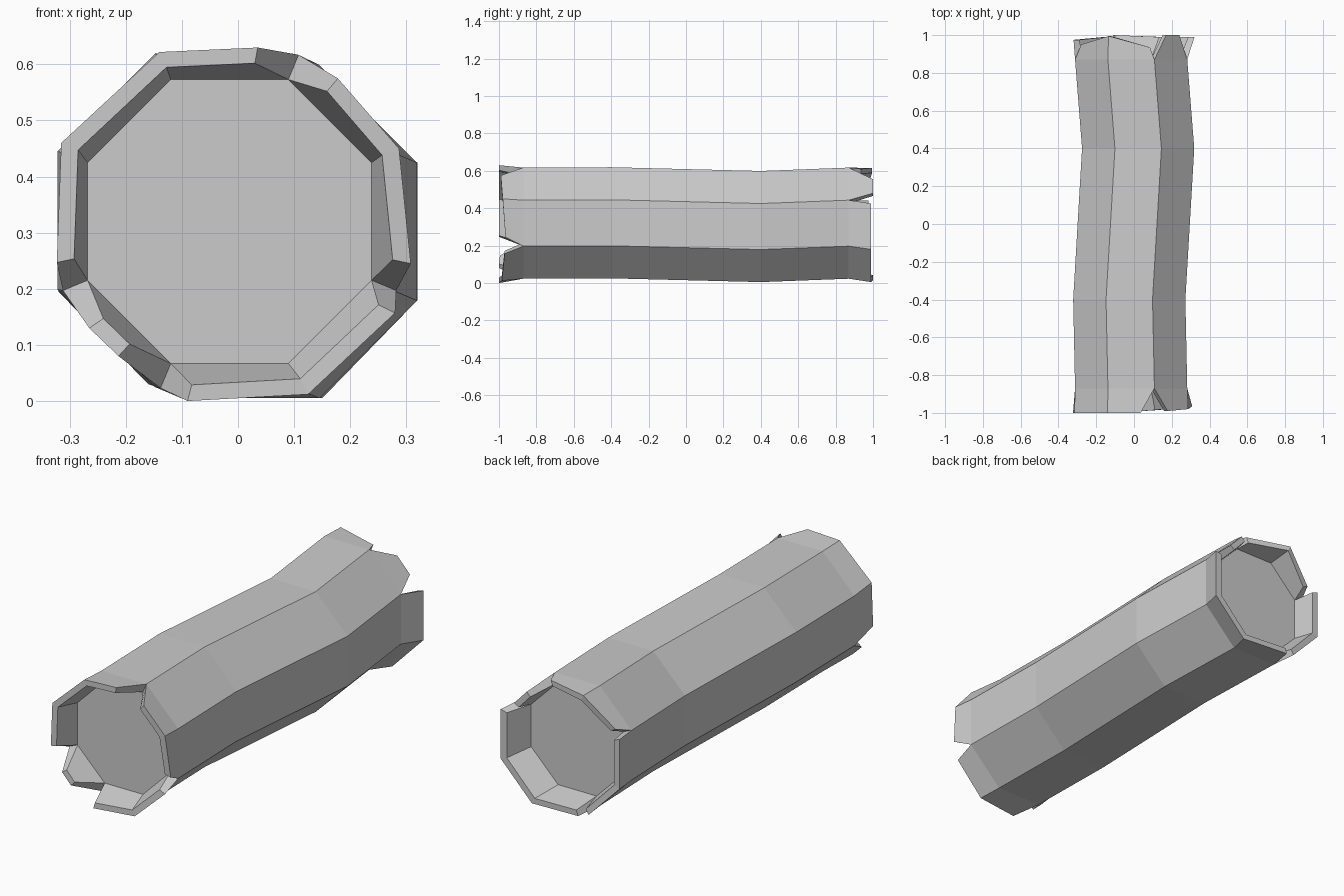
import bpy, bmesh, math

if "Cube" in bpy.data.objects:
    bpy.data.objects.remove(bpy.data.objects["Cube"])

# Hollow-ended octagonal log: bent trunk rings given as (centre x, y, centre z)
RINGS = [(-0.015, -0.87, 0.32), (-0.025, -0.4, 0.322), (0.022, 0.4, 0.302), (-0.015, 0.87, 0.32)]
APOTHEM, CAP_APOTHEM = 0.297, 0.253

# Split bark flaps: first trunk corner, then the rim point above each following corner
FRONT = [
    (1, [(0.035, -1, 0.63), (-0.14, -1, 0.622), (-0.315, -1, 0.46), (-0.323, -1, 0.247)]),
    (4, [(-0.265, -0.995, 0.13), (-0.213, -1, 0.08)]),
    (5, [(-0.09, -1, 0.0), (0.125, -0.985, 0.012), (0.28, -0.97, 0.157)]),
    (7, [(0.308, -0.965, 0.245), (0.287, -0.98, 0.45), (0.178, -0.99, 0.575)]),
]
BACK = [
    (0, [(0.24, 1, 0.48), (0.17, 1, 0.555)]),
    (1, [(0.085, 0.935, 0.61), (-0.135, 0.995, 0.615), (-0.28, 0.95, 0.47)]),
    (3, [(-0.32, 0.975, 0.44), (-0.32, 0.975, 0.195), (-0.16, 0.99, 0.03)]),
    (5, [(-0.11, 1, 0.015), (0.15, 0.99, 0.005), (0.32, 0.99, 0.18), (0.32, 0.99, 0.425)]),
]

bm = bmesh.new()


def octagon(cx, y, cz, apothem):
    r = apothem / math.cos(math.pi / 8)
    angles = [math.radians(22.5 + 45 * k) for k in range(8)]
    return [bm.verts.new((cx + r * math.cos(a), y, cz + r * math.sin(a))) for a in angles]


def broken_end(ring, cap, centre, flaps):
    cx, _, cz = centre
    bm.faces.new(cap)
    for start, points in flaps:
        n = len(points)
        base = [ring[(start + i) % 8] for i in range(n)]
        inside = [cap[(start + i) % 8] for i in range(n)]
        outer = [bm.verts.new(p) for p in points]
        inner = [bm.verts.new((cx + (x - cx) * 0.9, y, cz + (z - cz) * 0.91)) for x, y, z in points]
        for i in range(n - 1):
            for a, b in ((base, outer), (outer, inner), (inner, inside)):
                bm.faces.new((a[i], a[i + 1], b[i + 1], b[i]))
        # Sides of the cracks
        for i in (0, n - 1):
            bm.faces.new((base[i], outer[i], inner[i], inside[i]))


# Trunk sides
rings = [octagon(*r, APOTHEM) for r in RINGS]
for a, b in zip(rings, rings[1:]):
    for k in range(8):
        j = (k + 1) % 8
        bm.faces.new((a[k], a[j], b[j], b[k]))

# Recessed cut faces and splintered bark rims
for i, flaps in ((0, FRONT), (-1, BACK)):
    cap = octagon(*RINGS[i], CAP_APOTHEM)
    broken_end(rings[i], cap, RINGS[i], flaps)

bmesh.ops.recalc_face_normals(bm, faces=bm.faces)
mesh = bpy.data.meshes.new("log")
bm.to_mesh(mesh)
bm.free()
bpy.context.collection.objects.link(bpy.data.objects.new("log", mesh))
